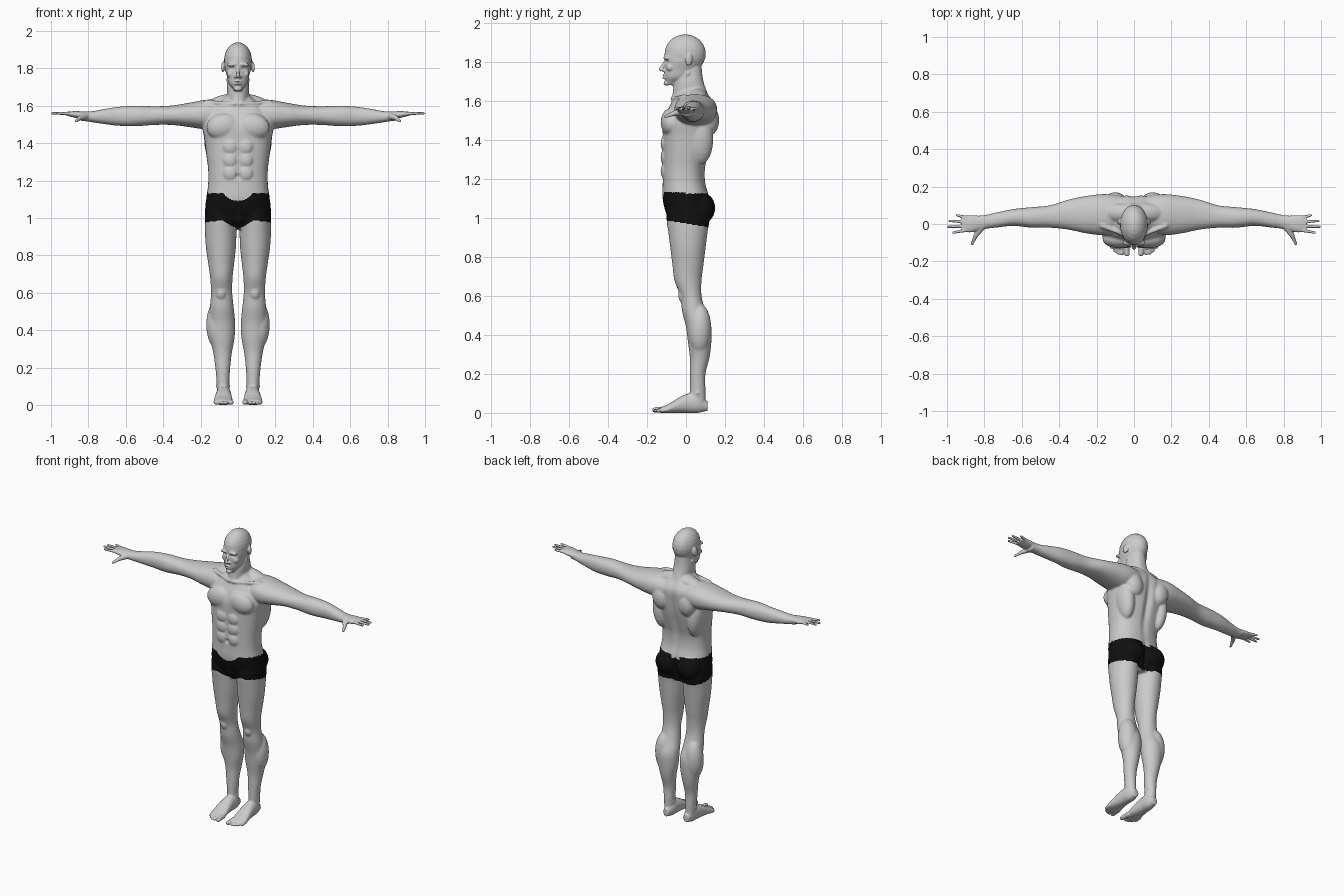
import bpy
import bmesh
from math import cos, sin, pi, exp, copysign
from mathutils import Vector, Matrix, Euler

cube = bpy.data.objects.get("Cube")
if cube:
    bpy.data.objects.remove(cube)

UPRIGHT, SIDEWAYS, LENGTHWISE = (0, 1, 2), (2, 1, 0), (0, 2, 1)
bm = bmesh.new()


def make_material(name, value):
    material = bpy.data.materials.new(name)
    material.use_nodes = True
    colour = (value, value, value, 1)
    material.diffuse_color = colour
    shader = material.node_tree.nodes["Principled BSDF"]
    shader.inputs["Base Color"].default_value = colour
    shader.inputs["Roughness"].default_value = .7
    return material


def curve_through(rows, steps=6):
    """Smoothly interpolated cross-section rows."""
    rows = [Vector(row) for row in rows]
    padded = [rows[0]] + rows + [rows[-1]]
    for i in range(1, len(padded) - 2):
        before, here, following, after = padded[i - 1:i + 3]
        for k in range(steps):
            u = k / steps
            slope = following - before
            bend = 2 * before - 5 * here + 4 * following - after
            twist = 3 * (here - following) + after - before
            yield here + (slope + (bend + twist * u) * u) * (u / 2)
    yield rows[-1]


def loft(axes, start, end, centres, rows, power=2.2, sides=32):
    """Evenly spaced sections; each row is half width, near depth, far depth."""
    sections = list(curve_through(rows))
    rings = []
    for i, (half, near, far) in enumerate(sections):
        share = i / (len(sections) - 1)
        centre = centres[0] + (centres[1] - centres[0]) * share
        ring = []
        for j in range(sides):
            angle = 2 * pi * j / sides
            c, s = [copysign(abs(v) ** (2 / power), v) for v in (cos(angle), sin(angle))]
            point = [0, 0, 0]
            point[axes[0]] = centre + half * c
            point[axes[1]] = (near + far) / 2 + (far - near) / 2 * s
            point[axes[2]] = start + (end - start) * share
            ring.append(bm.verts.new(point))
        rings.append(ring)
    for low, high in zip(rings, rings[1:]):
        for j in range(sides):
            bm.faces.new((low[j - 1], low[j], high[j], high[j - 1]))
    bm.faces.new(rings[0])
    bm.faces.new(rings[-1])


def ball(centre, radii, turn=(0, 0, 0), segments=24):
    matrix = Matrix.LocRotScale(Vector(centre), Euler(turn), Vector(radii))
    bmesh.ops.create_uvsphere(bm, u_segments=segments, v_segments=segments // 2,
                              radius=1, matrix=matrix)


def capsule(start, end, start_radius, end_radius, count=14):
    start, end = Vector(start), Vector(end)
    for i in range(count):
        share = i / (count - 1)
        radius = start_radius + (end_radius - start_radius) * share
        ball(start.lerp(end, share), (radius, radius, radius), segments=12)


# Torso, from crotch to collar
loft(UPRIGHT, .94, 1.66, (0, 0), [
    (.1, -.05, .09), (.17, -.1, .12), (.17, -.12, .12), (.16, -.12, .1), (.16, -.12, .1),
    (.17, -.12, .12), (.18, -.12, .14), (.19, -.12, .15), (.16, -.08, .15), (.06, -.04, .1)],
    power=2.4)

# Neck
loft(UPRIGHT, 1.54, 1.78, (0, 0), [
    (.08, -.07, .14), (.06, -.07, .12), (.06, -.06, .09), (.05, -.04, .08)])
capsule((.01, -.07, 1.61), (.05, .01, 1.74), .01, .014)

# Chest, shoulder blade, flank, seat, groin and collar muscles
ball((.08, -.08, 1.49), (.09, .05, .07), (0, .2, 0))
ball((.1, .12, 1.5), (.06, .05, .08), (0, .2, 0))
ball((.13, .07, 1.4), (.05, .07, .13), (0, .1, 0))
ball((.08, .08, 1.05), (.08, .07, .08))
ball((0, -.06, 1.01), (.05, .04, .05))
ball((.07, .06, 1.62), (.1, .05, .04), (0, .2, 0))
capsule((.02, -.07, 1.61), (.17, -.01, 1.62), .01, .014)

# Belly muscles
for row in range(3):
    ball((.04, -.11, 1.24 + .07 * row), (.04, .02, .04))

# Skull and face
ball((0, -.004, 1.84), (.075, .106, .1))
loft(UPRIGHT, 1.68, 1.84, (0, 0), [
    (.02, -.1, -.05), (.05, -.11, .02), (.06, -.11, .06), (.07, -.11, .08), (.07, -.11, .09)])

# Nose, nostril, brow, cheek, lips, chin and ear
capsule((0, -.11, 1.8), (0, -.13, 1.76), .006, .01)
ball((.012, -.114, 1.754), (.01, .012, .007))
ball((.03, -.1, 1.82), (.03, .016, .01), (0, .1, 0))
ball((.04, -.08, 1.77), (.02, .02, .02))
for lip_height in (1.717, 1.73):
    ball((0, -.112, lip_height), (.02, .01, .005))
ball((0, -.1, 1.69), (.02, .015, .014))
ball((.08, .015, 1.808), (.008, .02, .03), (-.1, 0, .3))

# Arm and shoulder cap
loft(SIDEWAYS, .06, .84, (1.555, 1.54), [
    (.07, -.04, .15), (.08, -.06, .16), (.066, -.05, .15), (.052, -.03, .13), (.05, -.02, .1),
    (.055, -.02, .09), (.05, -.01, .08), (.036, -.02, .06), (.02, -.03, .04)])
ball((.23, .05, 1.56), (.08, .08, .06))

# Hand
loft(SIDEWAYS, .77, .92, (1.545, 1.558), [
    (.026, -.02, .05), (.02, -.03, .045), (.018, -.045, .046), (.01, -.04, .045)])
for finger in range(4):
    across = -.034 + .023 * finger
    reach = .994 - .016 * (finger - 1.3) ** 2
    capsule((.9, across, 1.558), (reach, across * 1.35, 1.56), .01, .0075)
knuckle = (.845, -.06, 1.535)
capsule((.81, -.01, 1.547), knuckle, .02, .014)
capsule(knuckle, (.866, -.107, 1.518), .013, .008)

# Leg, from hip to ankle
loft(UPRIGHT, 1.08, .04, (.095, .079), [
    (.08, -.09, .1), (.083, -.1, .12), (.084, -.09, .11), (.08, -.08, .1), (.07, -.07, .09),
    (.06, -.06, .08), (.057, -.03, .08), (.064, -.02, .1), (.07, 0, .13), (.066, .01, .13),
    (.05, .02, .12), (.04, .02, .1), (.034, .02, .1), (.03, .02, .1)], power=2)

# Calf, kneecap and ankle bone
ball((.11, .07, .43), (.06, .06, .13))
ball((.09, -.01, .6), (.03, .03, .04))
ball((.08, .06, .1), (.04, .017, .018))

# Foot and toes
loft(LENGTHWISE, .11, -.13, (.075, .08), [
    (.02, .01, .06), (.036, 0, .1), (.04, 0, .1), (.045, 0, .08), (.05, 0, .05), (.045, 0, .03)])
capsule((.042, -.1, .018), (.037, -.16, .015), .017, .014)
for toe in range(4):
    across = .066 + .018 * toe
    capsule((across, -.09, .018), (across, -.16 + .004 * toe ** 2, .011), .012, .009)

# Fuse the mirrored parts into one skin
parts = bpy.data.meshes.new("parts")
bm.to_mesh(parts)
bm.free()
body = bpy.data.objects.new("body", parts)
bpy.context.collection.objects.link(body)
mirror = body.modifiers.new("both_sides", "MIRROR")
mirror.use_mirror_merge = False
fuse = body.modifiers.new("fuse", "REMESH")
fuse.mode = "VOXEL"
fuse.voxel_size = .005
graph = bpy.context.evaluated_depsgraph_get()
skin = bpy.data.meshes.new_from_object(body.evaluated_get(graph))
body.modifiers.clear()
body.data = skin
bpy.data.meshes.remove(parts)
skin.name = "body"

# Creases: centre, spread, push along y
creases = [
    ((0, .15, 1.38), (.02, .08, .2), -.018),      # spine
    ((0, .14, 1.03), (.012, .06, .07), -.03),     # seat
    ((0, -.13, 1.5), (.015, .05, .06), .008),     # breastbone
    ((0, -.13, 1.3), (.01, .05, .1), .006),       # belly
    ((0, -.13, 1.225), (.01, .03, .012), .014),   # navel
    ((.03, -.1, 1.8), (.016, .03, .009), .01),    # eye sockets
    ((0, -.12, 1.7235), (.02, .03, .004), .005),  # mouth
]
soft = body.vertex_groups.new(name="soft")
firm_verts, soft_verts = [], []
for vert in skin.vertices:
    x, y, z = abs(vert.co.x), vert.co.y, vert.co.z
    for centre, spread, push in creases:
        distance = sum(((p - q) / r) ** 2 for p, q, r in zip((x, y, z), centre, spread))
        if distance < 6:
            vert.co.y += push * exp(-distance)
    detailed = z > 1.68 or x > .8 or z < .07
    (firm_verts if detailed else soft_verts).append(vert.index)
soft.add(soft_verts, 1, "REPLACE")
soft.add(firm_verts, .2, "REPLACE")
relax = body.modifiers.new("relax", "SMOOTH")
relax.factor = .5
relax.iterations = 14
relax.vertex_group = soft.name

# Skin and shorts colours
skin.materials.clear()
skin.materials.append(make_material("light_grey_skin", .6))
skin.materials.append(make_material("black_shorts", .005))
for face in skin.polygons:
    x, y, z = face.center
    spread = min(1, abs(x) / .08)
    hem = .94 + (.03 - .16 * y) * spread
    if y < 0:
        waist = 1.09 + .04 * spread ** 2
    else:
        waist = 1.105 if abs(x) < .03 else 1.125
    face.material_index = 1 if hem < z < waist else 0
    face.use_smooth = True
